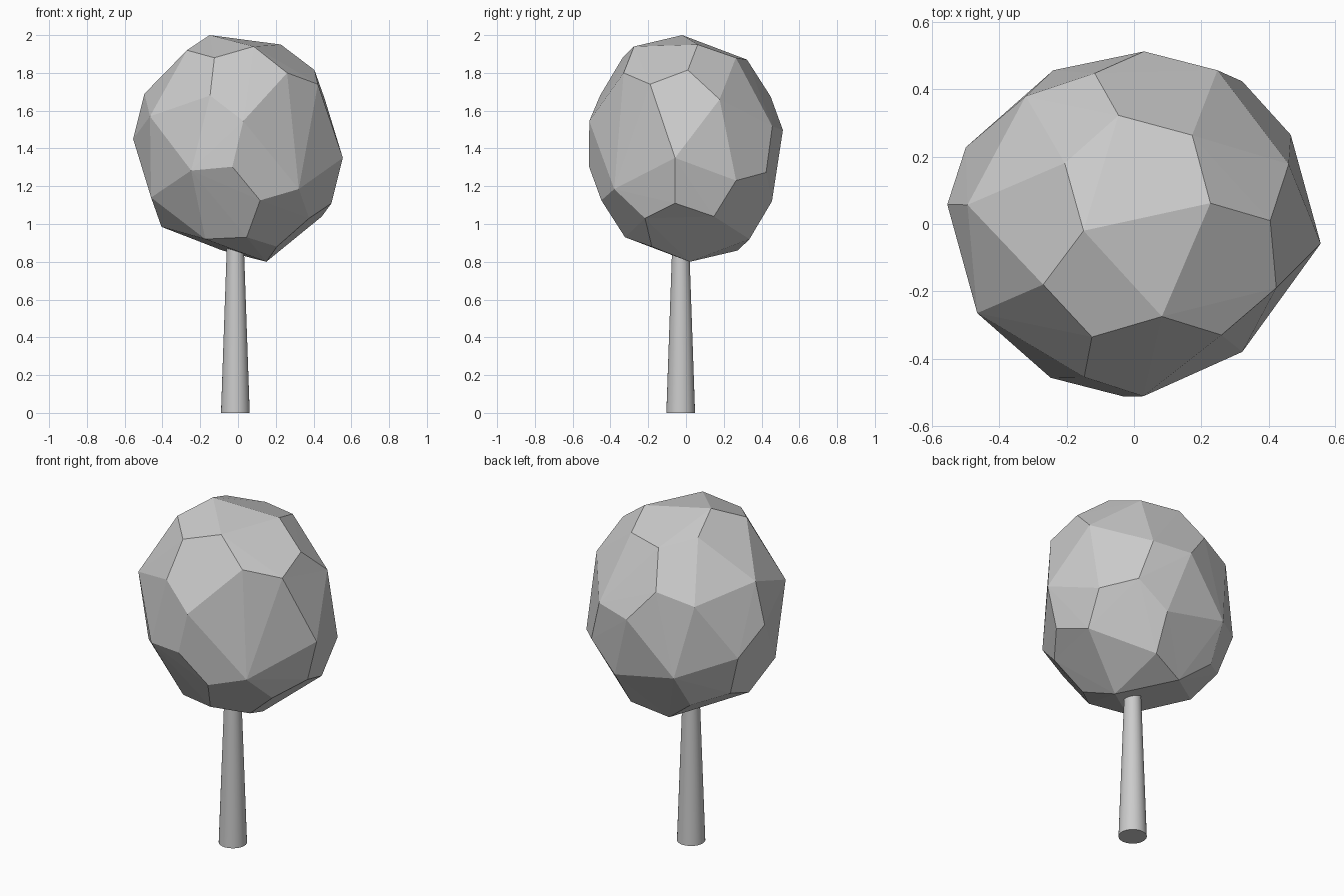
import bpy, bmesh
from mathutils import Vector

if "Cube" in bpy.data.objects:
    bpy.data.objects.remove(bpy.data.objects["Cube"])

CENTRE = Vector((0, 0, 1.4))

# Crown corners that repeat on the opposite side of the crown centre
paired = [
    (-.046, .323, 1.87), (.173, .264, 1.88), (-.15, -.02, 2.0), (-.206, .181, 1.92),
    (.083, -.275, 1.94), (-.125, -.336, 1.88), (.26, -.33, 1.80), (.405, .01, 1.815),
    (.423, -.19, 1.74), (.46, .178, 1.66), (.248, .457, 1.517), (.03, .513, 1.497),
    (-.117, .448, 1.675), (-.322, .38, 1.615), (-.495, .057, 1.69), (-.555, .058, 1.45),
    (-.466, -.265, 1.57), (-.148, -.455, 1.68),
]
# Crown corners without a partner
single = [
    (.227, .062, 1.95), (-.27, -.18, 1.92), (.028, -.512, 1.545), (.322, .424, 1.273),
    (-.5, .228, 1.30), (-.24, .457, 1.2), (.444, .148, 1.04), (.376, -.217, 1.03),
]


def link(name, bm):
    mesh = bpy.data.meshes.new(name)
    bm.to_mesh(mesh)
    bm.free()
    obj = bpy.data.objects.new(name, mesh)
    bpy.context.collection.objects.link(obj)
    return obj


# Crown: skin the corners in a slightly rounded arrangement, then move them home
offsets = [Vector(p) - CENTRE for p in paired]
offsets += [-o for o in offsets]
offsets += [Vector(p) - CENTRE for p in single]
bm = bmesh.new()
home = {}
for o in offsets:
    length = Vector((o.x, o.y, o.z * .9)).length
    v = bm.verts.new(o * (.65 + .35 * .54 / length))
    home[v] = CENTRE + o
bmesh.ops.convex_hull(bm, input=list(bm.verts))
for v in list(bm.verts):
    if not v.link_faces:
        bm.verts.remove(v)
    else:
        v.co = home[v]
bmesh.ops.recalc_face_normals(bm, faces=bm.faces)
link("crown", bm)

# Trunk: tapered round post running up into the crown
bpy.ops.mesh.primitive_cone_add(vertices=32, radius1=.076, radius2=.041, depth=1.0,
                                location=(-.014, -.028, .5))
trunk = bpy.context.object
trunk.name = "trunk"
bpy.ops.object.shade_smooth_by_angle()
